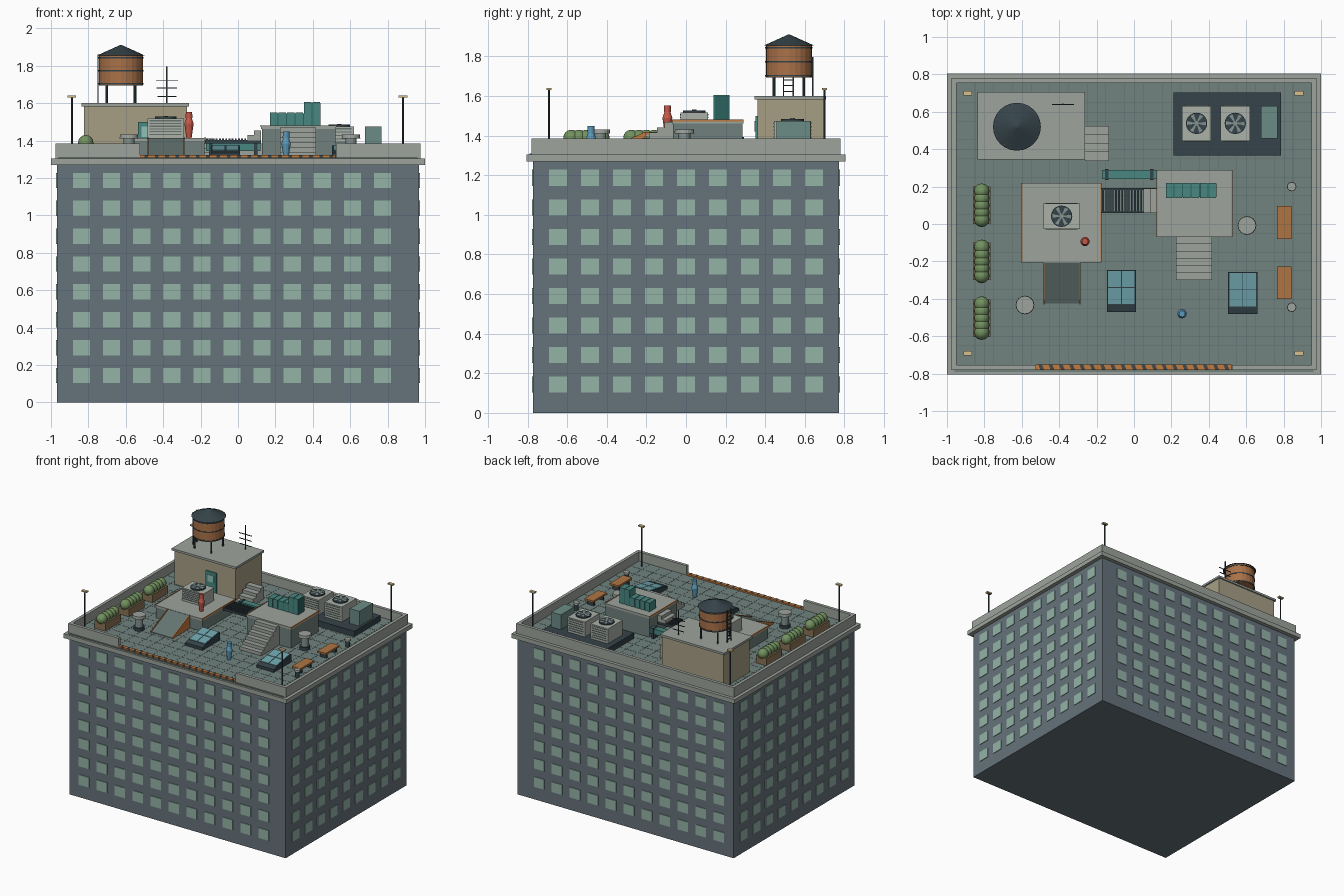
import bpy, bmesh, math
from mathutils import Matrix, Vector

if "Cube" in bpy.data.objects:
    bpy.data.objects.remove(bpy.data.objects["Cube"])

def mat(hexcol):
    m = bpy.data.materials.get(hexcol)
    if not m:
        m = bpy.data.materials.new(hexcol)
        c = [(int(hexcol[i:i + 2], 16) / 255) ** 2.2 for i in (0, 2, 4)]
        m.diffuse_color = (*c, 1)
        m.use_nodes = True
        m.node_tree.nodes["Principled BSDF"].inputs["Base Color"].default_value = m.diffuse_color
    return m

def finish(name, bm, col, smooth=False):
    bmesh.ops.recalc_face_normals(bm, faces=bm.faces)
    me = bpy.data.meshes.new(name)
    for f in bm.faces:
        f.smooth = smooth
    bm.to_mesh(me)
    bm.free()
    ob = bpy.data.objects.new(name, me)
    me.materials.append(mat(col))
    bpy.context.collection.objects.link(ob)
    return ob

# boxes given as (x0, x1, y0, y1, z0, z1)
def boxes(name, items, col):
    bm = bmesh.new()
    for x0, x1, y0, y1, z0, z1 in items:
        m = Matrix.Translation(((x0 + x1) / 2, (y0 + y1) / 2, (z0 + z1) / 2)) @ Matrix.Diagonal((x1 - x0, y1 - y0, z1 - z0, 1))
        bmesh.ops.create_cube(bm, size=1, matrix=m)
    return finish(name, bm, col)

# cones given as (x, y, z0, z1, r0, r1)
def cones(name, items, col, n=16):
    bm = bmesh.new()
    for x, y, z0, z1, r0, r1 in items:
        bmesh.ops.create_cone(bm, cap_ends=True, segments=n, radius1=r0, radius2=r1, depth=z1 - z0,
                              matrix=Matrix.Translation((x, y, (z0 + z1) / 2)))
    return finish(name, bm, col)

# y-z side profile extruded along x
def prism(name, x0, x1, yz, col):
    bm = bmesh.new()
    f = bm.faces.new([bm.verts.new((x0, y, z)) for y, z in yz])
    r = bmesh.ops.extrude_face_region(bm, geom=[f])
    bmesh.ops.translate(bm, vec=(x1 - x0, 0, 0), verts=[v for v in r['geom'] if isinstance(v, bmesh.types.BMVert)])
    return finish(name, bm, col)

F = 1.31
WALL, PALE, DECK, DARK, TEAL, ORANGE = '66727A', '9CA29B', '70827E', '38454B', '4A8680', 'C07A42'

# Main block, cornice, roof deck and tile seams
boxes('building_body', [(-.968, .968, -.773, .773, 0, 1.28)], WALL)
boxes('cornice', [(-1, 1, -.805, .805, 1.27, 1.305)], PALE)
boxes('roof_deck', [(-.96, .96, -.79, .765, 1.3, F)], DECK)
boxes('tile_seams', [(-.95 + .1 * i - .0015, -.95 + .1 * i + .0015, -.75, .755, F, F + .001) for i in range(1, 19)] +
      [(-.95, .95, -.75 + .1 * i - .0015, -.75 + .1 * i + .0015, F, F + .001) for i in range(1, 15)], '5F706D')

# Windows on all four sides
win = []
for r in range(8):
    z = .144 + .149 * r
    for s in (-1, 1):
        for c in range(11):
            x = -.837 + .161 * c
            win.append((x - .046, x + .046, s * .773 - .005, s * .773 + .005, z - .041, z + .041))
        for c in range(9):
            y = -.646 + .1615 * c
            win.append((s * .968 - .005, s * .968 + .005, y - .046, y + .046, z - .041, z + .041))
boxes('windows', win, '92B2A6')

# Parapet with front opening and striped edge
boxes('parapet', [(-.975, -.95, -.78, .78, 1.3, 1.385), (.95, .975, -.78, .78, 1.3, 1.385),
                  (-.95, .95, .755, .78, 1.3, 1.385), (-.95, -.525, -.78, -.755, 1.3, 1.385),
                  (.525, .95, -.78, -.755, 1.3, 1.385)], PALE)
boxes('warning_edge', [(-.525, .52, -.78, -.752, 1.3, 1.322)], ORANGE)
bm = bmesh.new()
for i in range(19):
    x = -.5 + i * .055
    v = [bm.verts.new(p) for p in ((x, -.781, 1.323), (x + .02, -.781, 1.323), (x + .008, -.751, 1.323), (x - .012, -.751, 1.323))]
    bm.faces.new(v)
    w = [bm.verts.new(p) for p in ((x, -.781, 1.305), (x + .02, -.781, 1.305))]
    bm.faces.new((v[0], w[0], w[1], v[1]))
finish('warning_stripes', bm, '46494A')

# Stair house with door and side steps
boxes('stair_house', [(-.823, -.273, .36, .697, F, 1.585)], 'A59D84')
boxes('stair_house_roof', [(-.837, -.262, .346, .707, 1.583, 1.6)], PALE)
boxes('door', [(-.535, -.44, .35, .362, F, 1.5)], TEAL)
boxes('door_window', [(-.515, -.46, .346, .352, 1.42, 1.475)], '8FC0B4')
boxes('side_steps', [(-.262, -.134, .337 + .047 * i, .525, F + .025 * i, F + .025 * (i + 1)) for i in range(4)], PALE)

# Water tank: legs, barrel, bands, roof, ladder
TX, TY = -.626, .52
cones('tank_legs', [(TX + sx * .075, TY + sy * .075, 1.6, 1.7, .007, .007) for sx in (-1, 1) for sy in (-1, 1)], DARK, 8)
cones('tank_barrel', [(TX, TY, 1.695, 1.86, .117, .117)], 'A8714A', 24)
cones('tank_bands', [(TX, TY, z, z + .007, .12, .12) for z in (1.7, 1.77, 1.84)], DARK, 24)
cones('tank_roof', [(TX, TY, 1.855, 1.91, .128, .006)], DARK, 24)
boxes('tank_ladder', [(-.752, -.746, y - .003, y + .003, 1.6, 1.86) for y in (.492, .542)] +
      [(-.752, -.746, .49, .544, z, z + .005) for z in [1.62 + .03 * i for i in range(8)]], DARK)

# Antenna
boxes('antenna', [(-.384, -.377, .636, .643, 1.6, 1.797)] +
      [(-.38 - w, -.38 + w, .637, .642, z, z + .005) for w, z in ((.058, 1.72), (.055, 1.678), (.05, 1.634))], DARK)

# Raised platforms with pale slabs and orange trim
boxes('platform_bodies', [(-.595, -.18, -.2, .215, F, 1.4), (.128, .52, -.065, .285, F, 1.465)], '6F7F7B')
boxes('platform_slabs', [(-.6, -.176, -.207, .22, 1.397, 1.415), (.123, .524, -.07, .29, 1.462, 1.48)], PALE)
trim = []
for x0, x1, y0, y1, z in ((-.6, -.176, -.207, .22, 1.415), (.123, .524, -.07, .29, 1.48)):
    trim += [(x - .003, x + .003, y0, y1, z - .008, z + .003) for x in (x0, x1)]
boxes('platform_trim', trim, ORANGE)

# Ramp and stairs down to the deck
prism('ramp', -.48, -.29, [(-.207, F), (-.207, 1.413), (-.425, F + .004), (-.425, F)], '667572')
for s, x in (('left', -.484), ('right', -.292)):
    prism('ramp_trim_' + s, x, x + .006, [(-.207, F), (-.207, 1.419), (-.43, F + .01), (-.43, F)], ORANGE)
boxes('stairs', [(.225, .417, -.3 + .0385 * i, -.065, F + .0265 * i, F + .0265 * (i + 1)) for i in range(6)], PALE)

# Grated bridge, its steps and the duct beside it
boxes('bridge_slats', [(-.17 + .017 * i, -.16 + .017 * i, .06, .19, 1.4, 1.41) for i in range(13)], DARK)
boxes('bridge_beams', [(-.176, .123, y, y + .01, 1.385, 1.403) for y in (.058, .182)], DARK)
boxes('bridge_steps', [(.05, .124, .058, .19, 1.4, 1.43), (.085, .124, .058, .19, 1.43, 1.455)], PALE)
boxes('duct', [(-.17, .12, .24, .288, 1.345, 1.39)], TEAL)
boxes('duct_supports', [(x, x + .018, .234, .294, F, 1.394) for x in (-.155, .085)], DARK)

# Cabinets on the right platform
boxes('cabinets', [(.171 + .0455 * i, .212 + .0455 * i, .14, .22, 1.48, 1.55 if i < 4 else 1.605) for i in range(6)], TEAL)
boxes('cabinet_core', [(.173, .353, .144, .216, 1.48, 1.546), (.353, .441, .144, .216, 1.48, 1.6)], '2F625F')

# Cooling units with fans
def cooling_unit(name, x0, x1, y0, y1, z0, z1):
    cx, cy = (x0 + x1) / 2, (y0 + y1) / 2
    boxes(name + '_case', [(x0, x1, y0, y1, z0, z1)], 'A9AFA7')
    h = (z1 - z0 - .03) / 5
    boxes(name + '_louvres', [(x0 + .012, x1 - .012, y0 - .003, y1 + .003, z0 + .015 + h * i, z0 + .021 + h * i) for i in range(6)], '66736F')
    cones(name + '_fan_ring', [(cx, cy, z1, z1 + .01, .057, .057)], DARK, 20)
    bm = bmesh.new()
    for i in range(6):
        m = Matrix.Translation((cx, cy, z1 + .011)) @ Matrix.Rotation(i * math.pi / 3, 4, 'Z')
        bm.faces.new([bm.verts.new(m @ Vector(p)) for p in ((.01, -.003, 0), (.05, -.012, 0), (.05, .008, .001), (.01, .003, .001))])
    finish(name + '_blades', bm, '82918C')
    cones(name + '_hub', [(cx, cy, z1 + .009, z1 + .014, .012, .012)], '82918C', 10)
boxes('equipment_plinth', [(.21, .787, .365, .702, F, 1.355)], DARK)
cooling_unit('unit_a', .257, .412, .444, .632, 1.355, 1.475)
cooling_unit('unit_b', .463, .62, .444, .632, 1.355, 1.475)
cooling_unit('unit_c', -.484, -.29, -.027, .11, 1.415, 1.518)
boxes('control_box', [(.68, .767, .458, .63, 1.355, 1.475)], '6B8B84')

# Skylights with tilted glass
for n, x, y in (('left', -.145, -.47), ('right', .503, -.482)):
    prism('skylight_frame_' + n, x, x + .156, [(y, F), (y, 1.333), (y + .036, 1.343), (y + .225, 1.373), (y + .225, F)], DARK)
    for i in range(4):
        a, b = x + .007 + .073 * (i % 2), y + (.042 if i < 2 else .133)
        z = 1.344 + (b - y - .036) * .159
        prism('skylight_pane_%s_%d' % (n, i), a, a + .069, [(b, z - .004), (b, z + .004), (b + .086, z + .0177), (b + .086, z + .0097)], '6FA5AC')

# Roof vents
for n, x, y in (('right', .604, -.008), ('left', -.583, -.433)):
    cones('vent_base_' + n, [(x, y, F, 1.335, .04, .04)], DARK)
    cones('vent_stem_' + n, [(x, y, 1.33, 1.415, .03, .03)], '85918D')
    cones('vent_cap_' + n, [(x, y, 1.41, 1.432, .05, .048)], PALE)
cones('small_vents', [(.843, y, F, 1.36, .017, .017) for y in (.2, -.445)], DARK)
cones('small_vent_caps', [(.843, y, 1.36, 1.372, .025, .023) for y in (.2, -.445)], PALE)

# Benches
for n, y in (('back', -.08), ('front', -.402)):
    boxes('bench_seat_' + n, [(.765, .843, y, y + .175, 1.345, 1.36)], 'AD7445')
    boxes('bench_legs_' + n, [(.775, .833, y + d, y + d + .015, F, 1.346) for d in (.02, .14)], DARK)

# Planters with bushes
for k, y in enumerate((.1, -.2, -.503)):
    boxes('planter_%d' % k, [(-.862, -.766, y - .1, y + .1, F, 1.372)], '8A7355')
    bm = bmesh.new()
    for i in range(5):
        bmesh.ops.create_uvsphere(bm, u_segments=12, v_segments=8, radius=.041,
                                  matrix=Matrix.Translation((-.814, y - .076 + .038 * i, 1.389)))
    finish('bush_%d' % k, bm, '72905F', True)

# Corner lamps
for i, (x, y) in enumerate([(x, y) for x in (-.888, .882) for y in (-.692, .7)]):
    cones('lamp_pole_%d' % i, [(x, y, F, 1.632, .005, .005)], DARK, 8)
    boxes('lamp_head_%d' % i, [(x - .023, x + .023, y - .012, y + .012, 1.63, 1.641)], 'D6BE8C')

# Two simple figures: tapered body and head
for n, x, y, z, c in (('red', -.262, -.094, 1.415, 'C4594B'), ('blue', .257, -.48, F, '5C98B8')):
    cones('figure_body_' + n, [(x, y, z, z + .075, .014, .025), (x, y, z + .075, z + .105, .025, .015)], c, 12)
    cones('figure_head_' + n, [(x, y, z + .105, z + .138, .018, .017)], c, 12)
